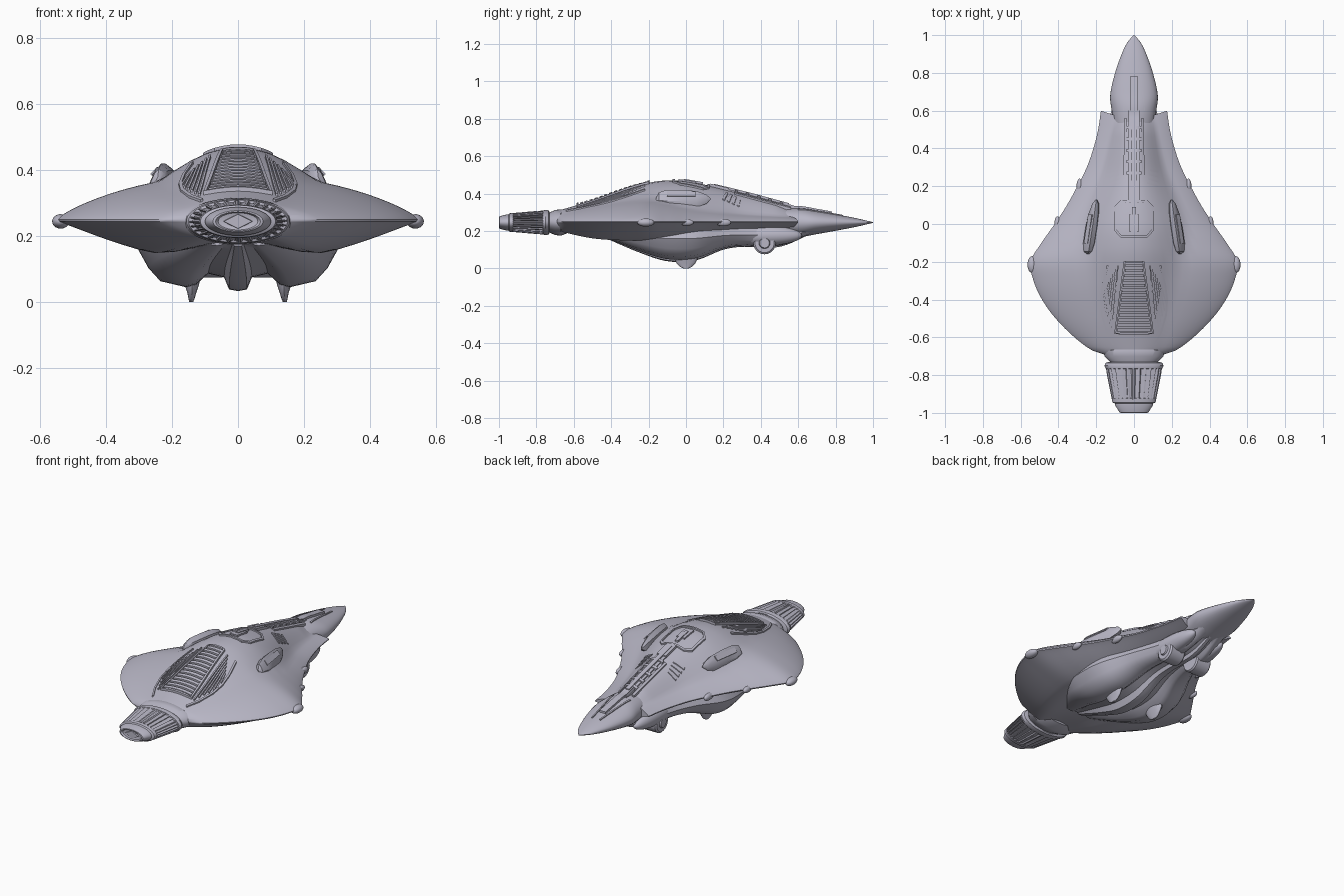
import bpy, bmesh, math
from math import sin, cos, pi

if "Cube" in bpy.data.objects:
    bpy.data.objects.remove(bpy.data.objects["Cube"])

grey = bpy.data.materials.new("lavender_grey")
grey.use_nodes = True
grey.diffuse_color = (0.48, 0.47, 0.56, 1)
grey.node_tree.nodes["Principled BSDF"].inputs["Base Color"].default_value = grey.diffuse_color
parts = []


def curve(keys):
    """Smooth interpolation through (y, value) keys."""
    def f(y):
        y = min(max(y, keys[0][0]), keys[-1][0])
        i = max(k for k in range(len(keys) - 1) if k == 0 or keys[k][0] <= y)

        def slope(k):
            a, b = keys[max(k - 1, 0)], keys[min(k + 1, len(keys) - 1)]
            return (b[1] - a[1]) / (b[0] - a[0])
        (y0, v0), (y1, v1) = keys[i], keys[i + 1]
        d = y1 - y0
        t = (y - y0) / d
        return (v0 * (1 + 2 * t) * (1 - t) ** 2 + d * slope(i) * t * (1 - t) ** 2
                + v1 * t * t * (3 - 2 * t) + d * slope(i + 1) * t * t * (t - 1))
    return f


def loft(name, rings, closed=False):
    bm = bmesh.new()
    rows = [[bm.verts.new(p) for p in r] for r in rings]
    n = len(rows[0])
    pairs = list(zip(rows, rows[1:] + rows[:1])) if closed else list(zip(rows, rows[1:]))
    for a, b in pairs:
        for i in range(n):
            j = (i + 1) % n
            bm.faces.new((a[i], a[j], b[j], b[i]))
    if not closed:
        bm.faces.new(rows[0])
        bm.faces.new(rows[-1])
    bmesh.ops.recalc_face_normals(bm, faces=bm.faces)
    mesh = bpy.data.meshes.new(name)
    bm.to_mesh(mesh)
    bm.free()
    ob = bpy.data.objects.new(name, mesh)
    bpy.context.collection.objects.link(ob)
    mesh.materials.append(grey)
    parts.append(ob)


def steps(a, b, n):
    return [a + (b - a) * i / n for i in range(n + 1)]


def ball(name, c, r, n=20):
    rings = []
    for a in steps(0.04, pi - 0.04, n):
        rings.append([(c[0] + r[0] * sin(a) * cos(2 * pi * k / n), c[1] - r[1] * cos(a),
                       c[2] + r[2] * sin(a) * sin(2 * pi * k / n)) for k in range(n)])
    loft(name, rings)


# Shape curves along the length
MID = 0.245
span = curve([(-.69, .16), (-.67, .22), (-.6, .315), (-.5, .415), (-.4, .487), (-.3, .532), (-.2, .548),
              (-.1, .49), (0, .42), (.1, .355), (.2, .3), (.3, .25), (.4, .215), (.5, .19), (.6, .175)])
wing_up = curve([(-.69, .052), (-.5, .098), (-.3, .135), (-.15, .143), (0, .122), (.3, .066), (.6, .038)])
wing_down = curve([(-.69, .06), (-.5, .115), (-.3, .13), (0, .115), (.3, .06), (.6, .04)])
dome = curve([(-.69, .01), (-.5, .019), (-.3, .051), (-.12, .083), (0, .099), (.3, .089), (.6, .037)])
dome_w = curve([(-.69, .14), (-.5, .18), (-.3, .22), (0, .27), (.3, .165), (.6, .1)])
nose_w = curve([(.4, .09), (.6, .118), (.68, .126), (.8, .1), (.9, .065), (.96, .036), (1, .003)])
nose_h = curve([(.4, .07), (.6, .078), (.7, .062), (.8, .044), (.9, .025), (1, .002)])


def hull_top(x, y):
    t = min(abs(x) / span(y), 1)
    d = min(abs(x) / dome_w(y), 1)
    return MID + wing_up(y) * (1 - t * t) ** .8 + dome(y) * (1 - d * d) ** 1.3


def hull_bottom(x, y):
    # Thin wing tips and an arched underside, shallow along the middle
    t = min(abs(x) / span(y), 1)
    d = min(t / .5, 1)
    return MID - wing_down(y) * (1 - t * t) ** 1.15 * (1 - .52 * (1 - d * d) ** 1.5)


def surface(x, y):
    z = hull_top(x, y) if y < .58 else 0
    if y > .42:
        t = min(abs(x) / nose_w(y), 1)
        z = max(z, MID + nose_h(y) * math.sqrt(1 - t * t))
    return z


# Main winged hull, with swept-back notches beside the nose
rings = []
for y in steps(-.69, .6, 66):
    ring = []
    for k in range(64):
        a = 2 * pi * k / 64
        x = span(y) * cos(a)
        z = hull_top(x, y) + .006 * (1 - abs(sin(a))) if sin(a) >= 0 else hull_bottom(x, y)
        ring.append((x, y - max(y - .48, 0) * .5 * (1 - abs(cos(a))), z))
    rings.append(ring)
loft("winged_hull", rings)

# Pointed nose
loft("nose", [[(nose_w(y) * cos(k * pi / 16), y, MID + nose_h(y) * sin(k * pi / 16)) for k in range(32)]
              for y in steps(.4, 1, 36)])

# Belly with keel, grooves and side lobes
belly_w = curve([(-.45, .12), (-.25, .265), (-.1, .3), (.05, .29), (.2, .22), (.35, .16), (.5, .125), (.68, .08)])
belly_d = curve([(-.45, .03), (-.25, .115), (-.1, .162), (.05, .158), (.2, .1), (.3, .085), (.5, .085), (.68, .01)])
half = [(0, 1), (.09, .97), (.14, .75), (.3, .68), (.42, .88), (.52, .93), (.78, .82), (.9, .58), (1, .25), (.9, -.15)]
section = half + [(-x, d) for x, d in reversed(half[1:])]
loft("belly", [[(x * belly_w(y), y, .2 - d * belly_d(y)) for x, d in section] for y in steps(-.45, .68, 40)])


# Tail engine: flared neck, collar, ribbed cone, end cup
def lathe(name, profile, sides=64, depth=0.0):
    loft(name, [[((r - depth * (k // 2 % 2)) * cos(2 * pi * k / sides), y,
                  MID + .43 * (r - depth * (k // 2 % 2)) * sin(2 * pi * k / sides))
                 for k in range(sides)] for y, r in profile])


lathe("engine_neck", [(-.62, .12), (-.67, .165), (-.7, .155), (-.735, .12)])
lathe("engine_collar", [(-.73, .135), (-.735, .15), (-.75, .157), (-.765, .15), (-.77, .12)])
lathe("engine_ribs", [(-.76, .149), (-.8, .143), (-.93, .117)], 112, .014)
lathe("engine_end", [(-.92, .1), (-.925, .118), (-.945, .114), (-.95, .1), (-.96, .1), (-.998, .076),
                     (-1, .068), (-.99, .06), (-.985, .02)])
loft("engine_diamond", [[(s * .048 * cos(k * pi / 2), y, MID + s * .024 * sin(k * pi / 2)) for k in range(4)]
                        for y, s in [(-.98, 1), (-.994, .9)]])


# Raised strips that follow the upper surface
def strip(name, path, half_w, lift=.008, closed=False):
    rings = []
    n = len(path)
    for i, (x, y) in enumerate(path):
        a = path[(i - 1) % n] if closed else path[max(i - 1, 0)]
        b = path[(i + 1) % n] if closed else path[min(i + 1, n - 1)]
        dx, dy = b[0] - a[0], b[1] - a[1]
        m = half_w / math.hypot(dx, dy)
        l, r = (x - dy * m, y + dx * m), (x + dy * m, y - dx * m)
        zl, zr = surface(*l), surface(*r)
        rings.append([(*l, zl - .01), (*l, zl + lift), (*r, zr + lift), (*r, zr - .01)])
    loft(name, rings, closed)


def line(a, b, n=10):
    return list(zip(steps(a[0], b[0], n), steps(a[1], b[1], n)))


def outline(corners, n=6):
    path = []
    for a, b in zip(corners, corners[1:] + corners[:1]):
        path += line(a, b, n)[:-1]
    return path


# Rear slatted vent
for i, y in enumerate(steps(-.56, -.22, 13)):
    w = .09 - .045 * i / 13
    strip(f"vent_slat_{i}", line((-w, y), (w, y)), .008, .01)
strip("vent_frame", outline([(-.1, -.58), (.1, -.58), (.05, -.2), (-.05, -.2)]), .005, .013, True)

# Top hatch: octagonal frame and centre block
octagon = [(.1, -.03), (.1, .09), (.07, .12), (-.07, .12), (-.1, .09), (-.1, -.03), (-.07, -.065), (.07, -.065)]
strip("hatch_frame", outline(octagon), .006, .008, True)
strip("hatch_block", line((0, -.04), (0, .05)), .026, .008)
strip("hatch_ridge", line((0, -.01), (0, .09)), .01, .011)

# Dorsal spine
strip("spine_base", line((0, .12), (0, .6), 24), .028, .008)
strip("spine_rail", line((0, .15), (0, .55), 24), .012, .016)
strip("spine_block", line((0, .13), (0, .23)), .03, .015)
for i, y in enumerate(steps(.27, .51, 4)):
    strip(f"spine_clamp_{i}", line((-.04, y), (.04, y)), .008, .012)
strip("nose_panel", line((0, .5), (0, .78), 14), .02, .012)

for s, side in ((1, "left"), (-1, "right")):
    # Fan-shaped vents beside the slats
    for i in range(6):
        strip(f"{side}_fan_{i}", line((s * (.085 + .012 * i), -.22 - .022 * i),
                                      (s * (.118 + .011 * i), -.58 + .03 * i)), .0035, .008)
    strip(f"{side}_fan_edge", [(s * x, y) for x, y in
                               [(.11, -.64), (.145, -.57), (.17, -.48), (.175, -.4), (.165, -.32), (.14, -.22)]],
          .005, .008)
    # Forward vents and spine side rails
    for i in range(4):
        strip(f"{side}_forward_vent_{i}", line((s * (.07 + .005 * i), .22 + .022 * i),
                                               (s * .13, .2 + .026 * i)), .006, .006)
    strip(f"{side}_spine_rail", line((s * .05, .26), (s * .045, .56), 16), .006, .008)
    strip(f"{side}_nose_rail", line((s * .055, .6), (s * .025, .84), 12), .004, .005)
    # Ridged shoulder intake
    rings = []
    for t, k in [(-1, .15), (-.9, .7), (-.6, 1), (0, 1), (.5, .85), (.85, .5), (1, .1)]:
        x0, y0 = .222 - .022 * t, -.015 + .145 * t
        rings.append([(s * (x0 + k * x), y0, .37 + k * z)
                      for x, z in [(-.035, -.03), (-.025, .03), (-.002, .05), (.016, .03), (.034, -.01), (.026, -.05)]])
    loft(f"{side}_intake", rings)
    loft(f"{side}_intake_plate", [[(s * (.239 - .022 * t + dx), -.015 + .145 * t, .396 + dz)
                                   for dx, dz in [(-.01, .01), (.01, -.012), (.014, -.008), (-.006, .014)]]
                                  for t in (-.6, 0, .45)])
    # Wing tip pods and leading edge bumps
    ball(f"{side}_tip_pod", (s * .538, -.215, MID), (.026, .045, .022))
    ball(f"{side}_edge_bump", (s * .405, .005, MID), (.016, .035, .018))
    ball(f"{side}_front_edge_bump", (s * .288, .2, MID), (.016, .04, .02))
    # Tapered landing claw
    loft(f"{side}_claw", [[(s * x + rx * cos(k * pi / 10), ry * sin(k * pi / 10), z) for k in range(20)]
                          for z, x, rx, ry in [(.09, .14, .03, .075), (.05, .14, .021, .062), (.03, .14, .014, .052),
                                               (.01, .141, .009, .035), (0, .142, .006, .015)]])
    # Round forward pod with hub
    for nm, x0, x1, r in (("pod", .04, .14, .06), ("pod_hub", .13, .148, .03)):
        prof = [(x0, r * .9), (x0 + .008, r), (x1 - .008, r), (x1, r * .85)]
        loft(f"{side}_{nm}", [[(s * x, .42 + q * cos(k * pi / 12), .135 + q * sin(k * pi / 12))
                               for k in range(24)] for x, q in prof])
    # Long fairing around the pod
    ball(f"{side}_fairing", (s * .095, .4, .175), (.055, .22, .055))

# Smooth shading with sharp edges kept
bpy.ops.object.select_all(action="DESELECT")
for ob in parts:
    ob.select_set(True)
bpy.context.view_layer.objects.active = parts[0]
bpy.ops.object.shade_smooth_by_angle(angle=math.radians(35))
